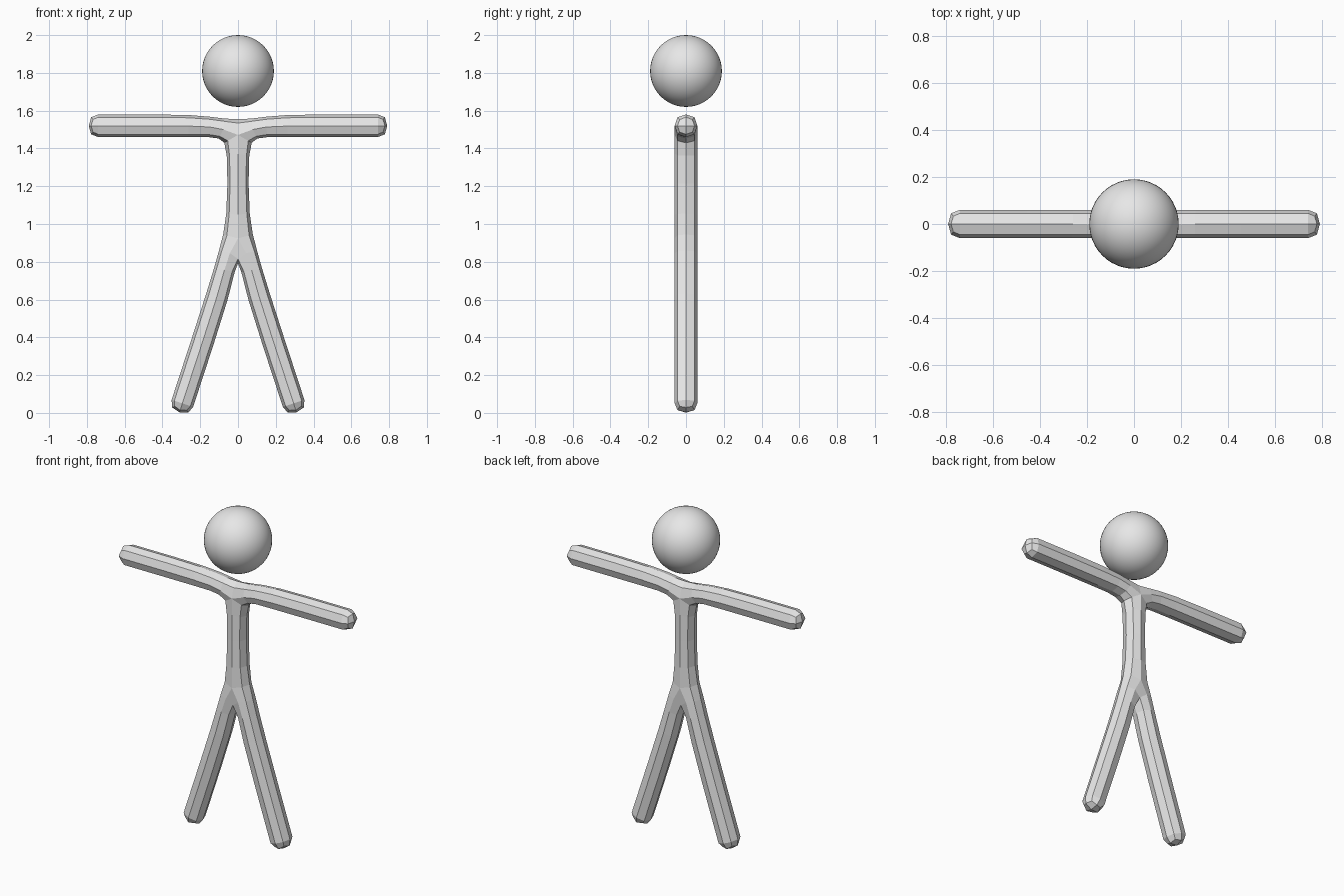
import bpy, bmesh
from mathutils import Vector

if "Cube" in bpy.data.objects:
    bpy.data.objects.remove(bpy.data.objects["Cube"])

R = 0.06  # limb half thickness

grey = bpy.data.materials.new("light grey")
grey.diffuse_color = (0.8, 0.8, 0.8, 1)
grey.use_nodes = True
grey.node_tree.nodes["Principled BSDF"].inputs["Base Color"].default_value = grey.diffuse_color

# Body: a flat cage in the x-z plane, thickened along y and subdivided once
bm = bmesh.new()
points = {}


def vert(p):
    key = (round(p[0], 4), round(p[1], 4))
    if key not in points:
        points[key] = bm.verts.new((key[0], -R, key[1]))
    return points[key]


def face(*pts):
    bm.faces.new([vert(p) for p in pts])


def flip(p):
    return (-p[0], p[1])


def strip(rings):
    # limb made of quads between successive cross-sections, on both sides
    for (a, b), (c, d) in zip(rings, rings[1:]):
        face(a, b, d, c)
        face(*map(flip, (c, d, b, a)))


# Shoulder, waist and hip outline points
shoulder_top, armpit, chest = (0.07, 1.555), (0.09, 1.46), (0.055, 1.40)
waist, hip, crotch = (0.057, 1.03), (0.1, 0.86), (0, 0.84)

face(shoulder_top, armpit, chest, flip(chest), flip(armpit), flip(shoulder_top))
face(chest, waist, flip(waist), flip(chest))
face(waist, hip, crotch, flip(hip), flip(waist))

# Arms
strip([(shoulder_top, armpit)] + [((x, 1.58), (x, 1.46)) for x in (0.22, 0.69, 0.79)])

# Legs, slanting outwards from the hip
start, foot = Vector((0, 0.95)), Vector((0.31, 0.003))
axis = (foot - start).normalized()
side = Vector((-axis.y, axis.x)) * R
length = (foot - start).length
leg = [(hip, crotch)]
for t in (0.3, length - 0.1, length):
    c = start + axis * t
    leg.append((tuple(c + side), tuple(c - side)))
strip(leg)

# Thicken the outline into square limbs
ext = bmesh.ops.extrude_face_region(bm, geom=bm.faces[:], use_keep_orig=True)
for v in ext["geom"]:
    if isinstance(v, bmesh.types.BMVert):
        v.co.y = R
bmesh.ops.recalc_face_normals(bm, faces=bm.faces[:])
mesh = bpy.data.meshes.new("body")
bm.to_mesh(mesh)
bm.free()
body = bpy.data.objects.new("body", mesh)
bpy.context.collection.objects.link(body)
mesh.materials.append(grey)
sub = body.modifiers.new("rounding", 'SUBSURF')
sub.levels = sub.render_levels = 1
sub.use_limit_surface = False

# Head
bpy.ops.mesh.primitive_uv_sphere_add(segments=48, ring_count=24, radius=0.19, location=(0, 0, 1.81))
head = bpy.context.object
head.name = "head"
head.data.materials.append(grey)
bpy.ops.object.shade_smooth()
